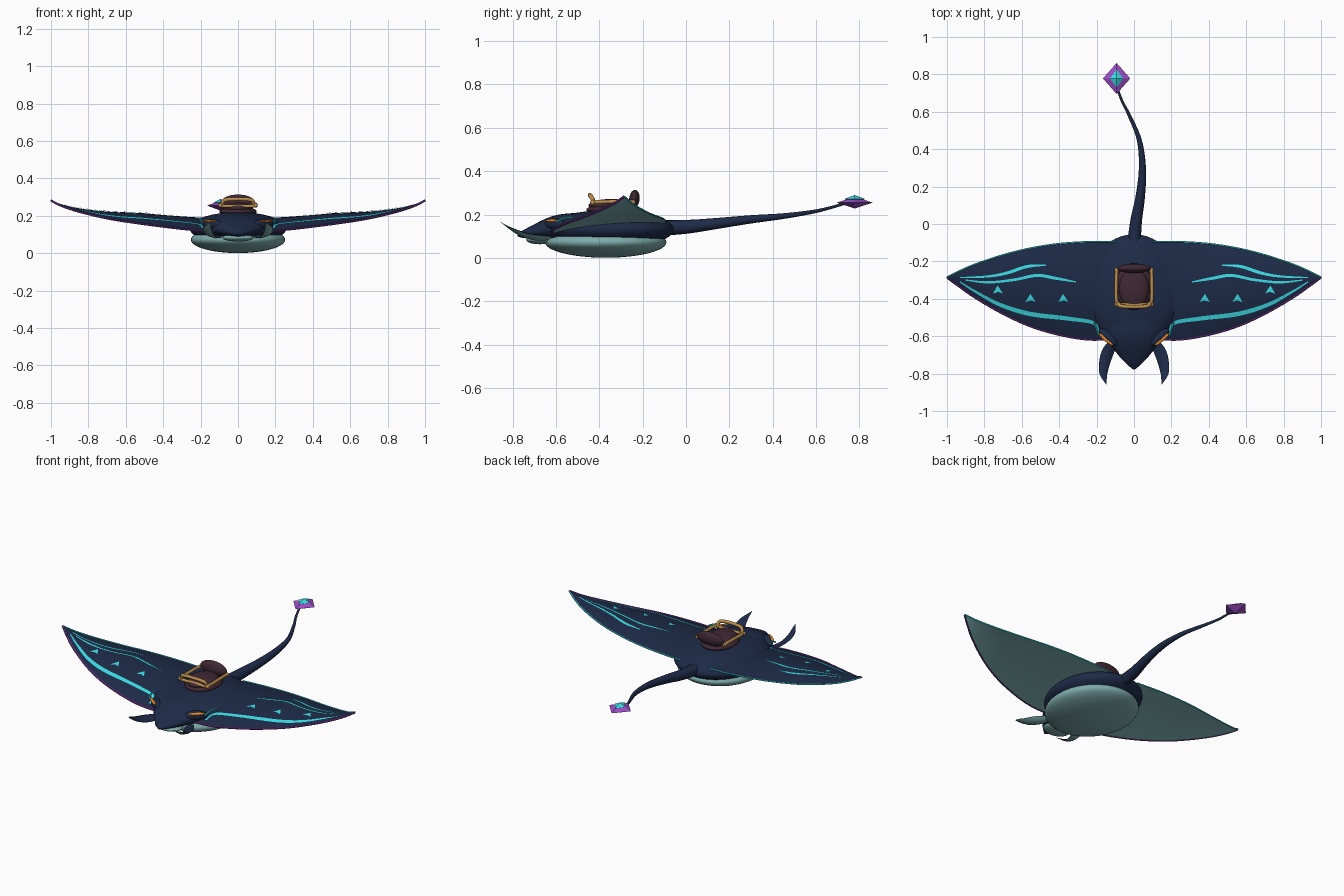
import bpy, bmesh, math
from mathutils import Vector, Matrix

if "Cube" in bpy.data.objects:
    bpy.data.objects.remove(bpy.data.objects["Cube"])


def material(name, rgb):
    m = bpy.data.materials.new(name)
    m.diffuse_color = (*rgb, 1)
    m.use_nodes = True
    m.node_tree.nodes["Principled BSDF"].inputs["Base Color"].default_value = m.diffuse_color
    return m


NAVY = material("navy skin", (0.0125, 0.0235, 0.064))
TEAL = material("pale teal belly", (0.21, 0.41, 0.41))
UNDER = material("teal wing underside", (0.235, 0.49, 0.50))
CYAN = material("cyan markings", (0.05, 0.78, 0.86))
PURPLE = material("purple crystal", (0.33, 0.075, 0.56))
TRIM = material("dark purple trim", (0.17, 0.045, 0.31))
LEATHER = material("maroon leather", (0.050, 0.021, 0.033))
GOLD = material("gold fittings", (0.50, 0.27, 0.075))
ORANGE = material("orange eye", (0.88, 0.28, 0.025))


def finish(name, bm, mats, smooth=True, angle=50):
    bmesh.ops.recalc_face_normals(bm, faces=bm.faces)
    me = bpy.data.meshes.new(name)
    bm.to_mesh(me)
    bm.free()
    for m in mats:
        me.materials.append(m)
    ob = bpy.data.objects.new(name, me)
    bpy.context.collection.objects.link(ob)
    if smooth:
        bpy.ops.object.select_all(action='DESELECT')
        ob.select_set(True)
        bpy.context.view_layer.objects.active = ob
        bpy.ops.object.shade_smooth_by_angle(angle=math.radians(angle))
    return ob


def loft(name, rings, mats, under=None, angle=50):
    """Skin closed rings; ring indices from `under` on get the second material."""
    bm = bmesh.new()
    vs = [[bm.verts.new(p) for p in r] for r in rings]
    n = len(rings[0])
    for a, b in zip(vs, vs[1:]):
        for i in range(n):
            j = (i + 1) % n
            f = bm.faces.new((a[i], a[j], b[j], b[i]))
            f.material_index = int(under is not None and i >= under)
    bm.faces.new(vs[0])
    bm.faces.new(vs[-1])
    return finish(name, bm, mats, angle=angle)


def ellipsoid(name, c, r, mat, rot=(0, 0, 0), seg=32):
    bm = bmesh.new()
    bmesh.ops.create_uvsphere(bm, u_segments=seg, v_segments=seg // 2, radius=1)
    ob = finish(name, bm, [mat], angle=80)
    ob.location, ob.scale, ob.rotation_euler = c, r, rot
    return ob


def spline(pts, steps=6):
    """Smooth path through points of any dimension."""
    p = [Vector(q) for q in pts]
    p = [2 * p[0] - p[1]] + p + [2 * p[-1] - p[-2]]
    out = []
    for i in range(1, len(p) - 2):
        a, b, c, d = p[i - 1:i + 3]
        for k in range(steps):
            t = k / steps
            out.append(b + 0.5 * t * (c - a + t * (2 * a - 5 * b + 4 * c - d + t * (3 * (b - c) + d - a))))
    return out + [p[-2]]


def tube(name, pts, radii, mat, n=8):
    rings = []
    for i, p in enumerate(pts):
        t = (pts[min(i + 1, len(pts) - 1)] - pts[max(i - 1, 0)]).normalized()
        s = t.cross(Vector((0, 0, 1)))
        s = s.normalized() if s.length > 0.01 else Vector((1, 0, 0))
        w = s.cross(t)
        r = radii[i] if isinstance(radii, list) else radii
        rings.append([p + r * (math.cos(a) * s + math.sin(a) * w)
                      for a in (2 * math.pi * k / n for k in range(n))])
    return loft(name, rings, [mat])


# Wing outline stations: x, then leading y, z and trailing y, z
WING = [(0.10, -0.615, 0.115, -0.095, 0.165), (0.25, -0.617, 0.125, -0.095, 0.172),
        (0.40, -0.592, 0.142, -0.105, 0.180), (0.55, -0.548, 0.162, -0.128, 0.190),
        (0.70, -0.480, 0.186, -0.165, 0.204), (0.85, -0.393, 0.222, -0.215, 0.230),
        (0.94, -0.330, 0.252, -0.254, 0.256), (1.00, -0.286, 0.282, -0.284, 0.283)]
FINE = spline(WING, 5)


def edges(x):
    for a, b in zip(FINE, FINE[1:]):
        if x <= b[0]:
            t = (x - a[0]) / (b[0] - a[0])
            return [p + (q - p) * t for p, q in zip(a, b)]
    return list(FINE[-1])


def wing_point(row, v, bump=0.042):
    x, yl, zl, yt, zt = row
    h = bump * min(1, max(0, (1.02 - x) / 0.5)) * 4 * v * (1 - v)
    return Vector((x, yl + (yt - yl) * v, zl + (zt - zl) * v + h))


def on_wing(x, y, lift=0.004):
    row = edges(x)
    v = min(1, max(0, (y - row[1]) / (row[3] - row[1])))
    return wing_point(row, v) + Vector((0, 0, lift))


def side(p, s):
    return Vector((p[0] * s, p[1], p[2]))


# Glowing stripes as x, y, half width
STRIPES = {
    "front_stripe": [(0.19, -0.59, .005), (0.215, -0.53, .009), (0.36, -0.505, .011), (0.56, -0.48, .012),
                     (0.72, -0.43, .010), (0.85, -0.36, .006), (0.93, -0.31, .003)],
    "middle_stripe": [(0.31, -0.31, .003), (0.42, -0.29, .008), (0.52, -0.275, .008), (0.64, -0.298, .007),
                      (0.78, -0.312, .006), (0.9, -0.30, .003)],
    "rear_stripe": [(0.47, -0.22, .003), (0.57, -0.227, .008), (0.68, -0.262, .008), (0.78, -0.28, .006),
                    (0.93, -0.287, .003)]}

for s, tag in ((1, "right"), (-1, "left")):
    # Wing with pale underside
    M = 14
    rings = []
    for r in FINE:
        top = [side(wing_point(r, k / M), s) for k in range(M + 1)]
        low = [side(wing_point(r, k / M, 0.012) - Vector((0, 0, 0.003)), s) for k in range(M, -1, -1)]
        rings.append(top + low)
    loft(tag + "_wing", rings, [NAVY, UNDER], under=M)
    # Edge trims
    lead = [side((r[0], r[1], r[2]), s) for r in FINE]
    trail = [side((r[0], r[3], r[4]), s) for r in FINE]
    tube(tag + "_leading_trim", lead, 0.006, TRIM, 6)
    tube(tag + "_trailing_trim", trail, 0.004, CYAN, 6)

    # Wing stripes
    for name, pts in STRIPES.items():
        bm = bmesh.new()
        path = spline(pts, 8)
        prev = None
        for i, p in enumerate(path):
            t = path[min(i + 1, len(path) - 1)] - path[max(i - 1, 0)]
            d = Vector((-t.y, t.x)).normalized() * p.z
            pair = [bm.verts.new(side(on_wing(p.x + q * d.x, p.y + q * d.y), s)) for q in (1, -1)]
            if prev:
                bm.faces.new((prev[0], prev[1], pair[1], pair[0]))
            prev = pair
        finish(tag + "_" + name, bm, [CYAN])
    # Small triangular spots
    bm = bmesh.new()
    for x, y in ((0.375, -0.40), (0.55, -0.40), (0.725, -0.355)):
        bm.faces.new([bm.verts.new(side(on_wing(x + a, y + b), s))
                      for a, b in ((0.004, 0.027), (-0.024, -0.017), (0.0, -0.008), (0.030, -0.017))])
    finish(tag + "_wing_spots", bm, [CYAN], False)

    # Curled head fin: centre and half width
    path = spline([(0.108, -0.63, 0.092, .024), (0.140, -0.685, 0.094, .032), (0.158, -0.745, 0.106, .029),
                   (0.163, -0.80, 0.130, .021), (0.148, -0.857, 0.166, .001)], 6)
    rings = []
    for i, p in enumerate(path):
        t = path[min(i + 1, len(path) - 1)] - path[max(i - 1, 0)]
        d = (Vector((-t.y, t.x, 0)).normalized() + Vector((0, 0, 0.3))) * p.w
        c, up = p.xyz, Vector((0, 0, 0.008 * p.w / 0.03))
        rings.append([side(q, s) for q in (c + d, c + d * .5 + up, c - d * .5 + up, c - d,
                                          c - d * .5 - up, c + d * .5 - up)])
    loft(tag + "_head_fin", rings, [NAVY, TEAL], under=3, angle=60)

    # Brow, slit eye and the marking behind it
    ellipsoid(tag + "_brow", (0.135 * s, -0.605, 0.156), (0.064, 0.028, 0.026), NAVY, (0, 0, s * 0.70), 24)
    ellipsoid(tag + "_eye", (0.150 * s, -0.617, 0.172), (0.050, 0.011, 0.007), ORANGE, (0, 0, s * 0.70), 16)
    mark = spline([(0.192 * s, -0.598, 0.165), (0.200 * s, -0.565, 0.183), (0.212 * s, -0.525, 0.187)], 4)
    tube(tag + "_eye_marking", mark, 0.005, CYAN, 6)

    # Saddle side rail with end knobs
    rail = spline([(0.085 * s, -0.435, 0.255), (0.095 * s, -0.40, 0.258), (0.095 * s, -0.30, 0.260),
                   (0.092 * s, -0.235, 0.258)], 5)
    tube(tag + "_saddle_rail", rail, 0.0095, GOLD, 10)
    for y in (-0.43, -0.245):
        ellipsoid(tag + "_rail_knob", (0.094 * s, y, 0.256), (0.012, 0.013, 0.012), GOLD, seg=12)

# Body and belly
ellipsoid("body", (0, -0.355, 0.132), (0.258, 0.30, 0.088), NAVY, seg=48)
ellipsoid("belly", (0, -0.37, 0.072), (0.252, 0.28, 0.071), TEAL, seg=48)

# Head: y, half width, centre z, half height
head = spline([(-0.48, .18, .140, .070), (-0.58, .160, .138, .063), (-0.64, .128, .132, .052),
               (-0.70, .085, .121, .034), (-0.75, .038, .110, .018), (-0.777, .006, .104, .005)], 5)
loft("head", [[(w * math.cos(a), y, z + h * math.sin(a)) for a in
               (2 * math.pi * k / 32 for k in range(32))] for y, w, z, h in head], [NAVY])
ellipsoid("lower_jaw", (0, -0.675, 0.083), (0.085, 0.062, 0.020), TEAL)

# Tail: centre and radius
tail = spline([(0, -0.10, 0.138, .036), (0.012, 0.02, 0.145, .031), (0.034, 0.15, 0.160, .025),
               (0.045, 0.30, 0.178, .019), (0.028, 0.45, 0.193, .013), (-0.025, 0.58, 0.212, .009),
               (-0.065, 0.66, 0.230, .007), (-0.092, 0.735, 0.252, .006)], 6)
tube("tail", [p.xyz for p in tail], [p.w for p in tail], NAVY, 16)


# Tail crystals
def crystal(name, c, rx, ry, rz, mat):
    bm = bmesh.new()
    ring = [bm.verts.new((c[0] + a * rx, c[1] + b * ry, c[2])) for a, b in ((1, 0), (0, 1), (-1, 0), (0, -1))]
    for q in (1, -1):
        tip = bm.verts.new((c[0], c[1], c[2] + q * rz))
        for i in range(4):
            bm.faces.new((ring[i], ring[(i + 1) % 4], tip))
    finish(name, bm, [mat], False)


crystal("tail_crystal", (-0.093, 0.778, 0.255), 0.073, 0.083, 0.027, PURPLE)
crystal("crystal_core", (-0.093, 0.778, 0.272), 0.036, 0.048, 0.018, CYAN)

# Saddle
ellipsoid("saddle_base", (0, -0.335, 0.222), (0.10, 0.125, 0.028), LEATHER)
ellipsoid("saddle_cushion", (0, -0.345, 0.242), (0.08, 0.105, 0.030), LEATHER)
ellipsoid("saddle_backrest", (0, -0.238, 0.272), (0.09, 0.024, 0.042), LEATHER, (-0.1, 0, 0))

# Front grab handle
arch = spline([(-0.080, -0.425, 0.250), (-0.083, -0.430, 0.270), (-0.065, -0.440, 0.286), (0, -0.443, 0.290),
               (0.065, -0.440, 0.286), (0.083, -0.430, 0.270), (0.080, -0.425, 0.250)], 5)
tube("grab_handle", arch, 0.010, GOLD, 10)
tube("saddle_front_bar", [Vector((x, -0.43, 0.252)) for x in (-0.09, 0, 0.09)], 0.009, GOLD, 10)
